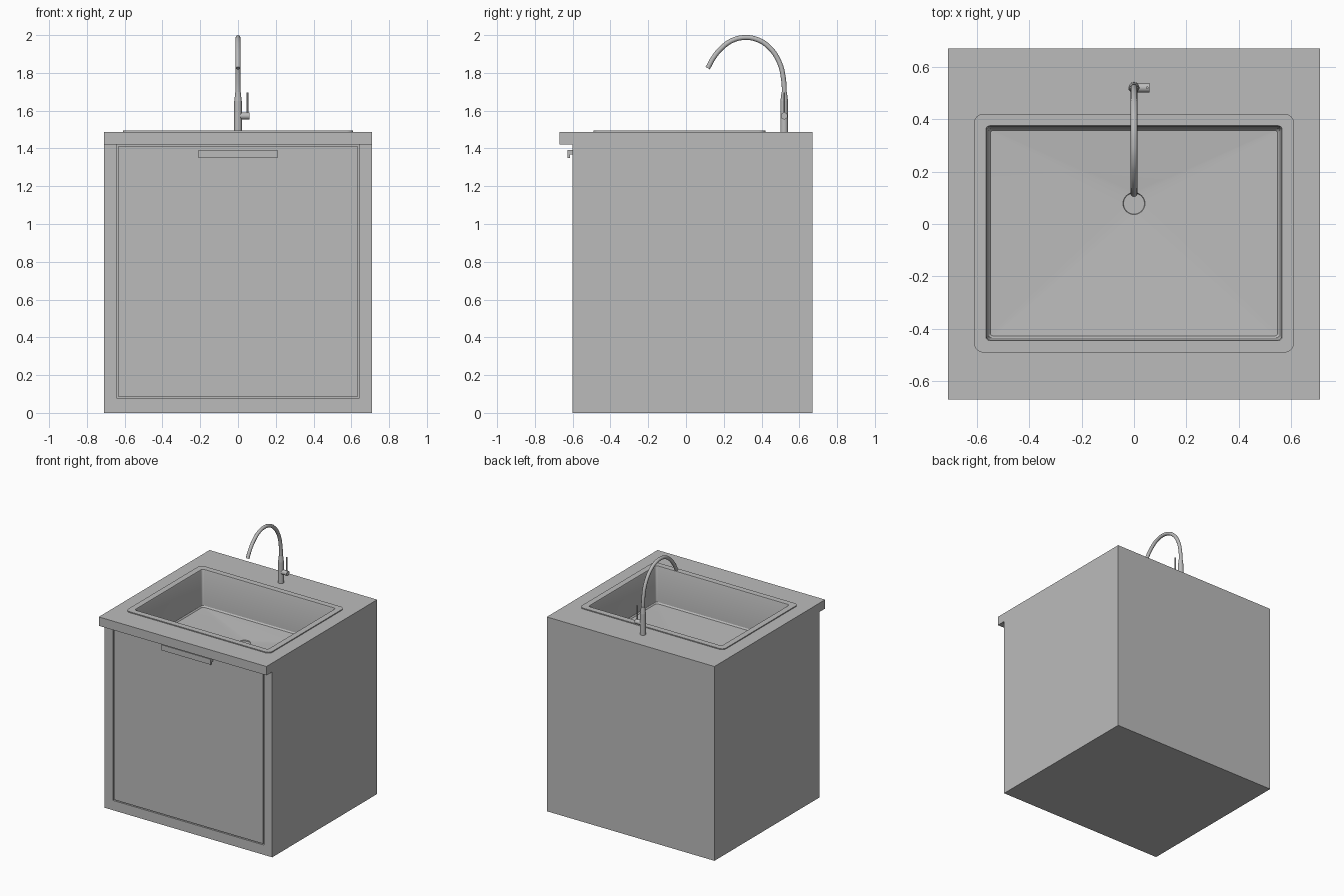
import bpy, bmesh, math
from mathutils import Matrix

if "Cube" in bpy.data.objects:
    bpy.data.objects.remove(bpy.data.objects["Cube"])

grey = bpy.data.materials.new("plain grey")
grey.diffuse_color = (0.5, 0.5, 0.5, 1)
grey.use_nodes = True
grey.node_tree.nodes["Principled BSDF"].inputs["Base Color"].default_value = grey.diffuse_color


def finish(name, bm, smooth=False):
    bmesh.ops.remove_doubles(bm, verts=bm.verts, dist=1e-5)
    bmesh.ops.recalc_face_normals(bm, faces=bm.faces)
    me = bpy.data.meshes.new(name)
    bm.to_mesh(me)
    bm.free()
    ob = bpy.data.objects.new(name, me)
    bpy.context.collection.objects.link(ob)
    me.materials.append(grey)
    if smooth:
        for p in me.polygons:
            p.use_smooth = True
        me.set_sharp_from_angle(angle=math.radians(30))
    return ob


def box(name, x0, x1, y0, y1, z0, z1):
    bm = bmesh.new()
    bmesh.ops.create_cube(bm, size=1)
    for v in bm.verts:
        v.co = ((x0, x1)[v.co.x > 0], (y0, y1)[v.co.y > 0], (z0, z1)[v.co.z > 0])
    return finish(name, bm)


def rounded(bm, hx, hy, r, cy, z, n=8):
    """Loop of verts round a rounded rectangle (a circle when hx = hy = r)."""
    out = []
    for sx, sy, a0 in ((1, 1, 0), (-1, 1, 90), (-1, -1, 180), (1, -1, 270)):
        for i in range(n + 1):
            a = math.radians(a0 + 90 * i / n)
            out.append(bm.verts.new((sx * (hx - r) + r * math.cos(a),
                                     cy + sy * (hy - r) + r * math.sin(a), z)))
    return out


def loft(name, rings, closed=False, smooth=False):
    bm = bmesh.new()
    loops = [rounded(bm, *r) for r in rings]
    pairs = list(zip(loops, loops[1:]))
    if closed:
        pairs.append((loops[-1], loops[0]))
    for a, b in pairs:
        for i in range(len(a)):
            j = (i + 1) % len(a)
            bm.faces.new((a[i], a[j], b[j], b[i]))
    if not closed:
        bm.faces.new(loops[-1])
    return finish(name, bm, smooth)


def rod(name, r1, r2, length, matrix, seg=24):
    bm = bmesh.new()
    bmesh.ops.create_cone(bm, cap_ends=True, segments=seg, radius1=r1, radius2=r2,
                          depth=length, matrix=matrix)
    return finish(name, bm, True)


# hollow cabinet carcass
box("cabinet_left", -0.71, -0.64, -0.6, 0.67, 0, 1.42)
box("cabinet_right", 0.64, 0.71, -0.6, 0.67, 0, 1.42)
box("cabinet_back", -0.64, 0.64, 0.63, 0.67, 0, 1.42)
box("cabinet_bottom", -0.64, 0.64, -0.6, 0.63, 0, 0.075)

# door with a thin gap and backing behind it
box("door", -0.632, 0.632, -0.6, -0.575, 0.083, 1.412)
box("door_backing", -0.64, 0.64, -0.575, -0.56, 0.075, 1.42)

# L-shaped pull
box("handle_top", -0.208, 0.208, -0.615, -0.6, 1.368, 1.392)
box("handle_lip", -0.208, 0.208, -0.627, -0.615, 1.35, 1.392)

# countertop with sink opening
loft("countertop", [(0.71, 0.67, 0, 0, 1.42), (0.71, 0.67, 0, 0, 1.488),
                    (0.595, 0.44, 0.03, -0.035, 1.488),
                    (0.595, 0.44, 0.03, -0.035, 1.42)], closed=True)

# sink: rim, walls and floor falling to the drain
loft("sink", [(0.61, 0.455, 0.035, -0.035, 1.487),
              (0.61, 0.455, 0.035, -0.035, 1.495),
              (0.565, 0.41, 0.015, -0.035, 1.495),
              (0.562, 0.407, 0.015, -0.035, 1.487),
              (0.555, 0.399, 0.012, -0.035, 1.225),
              (0.548, 0.392, 0.012, -0.035, 1.215),
              (0.042, 0.042, 0.042, 0.078, 1.195),
              (0.040, 0.040, 0.040, 0.078, 1.188)], smooth=True)

# tap body and lever
FY = 0.52
rod("tap_base", 0.021, 0.020, 0.162, Matrix.Translation((0, FY, 1.569)))
rod("tap_collar", 0.020, 0.014, 0.05, Matrix.Translation((0, FY, 1.675)))
rod("lever_hub", 0.018, 0.018, 0.06,
    Matrix.Translation((0.03, FY, 1.572)) @ Matrix.Rotation(math.pi / 2, 4, 'Y'))
rod("lever", 0.005, 0.005, 0.12, Matrix.Translation((0.05, FY, 1.635)), 12)

# curved spout
path = [(0.52, 1.66), (0.517, 1.76), (0.49, 1.865), (0.43, 1.945), (0.37, 1.979),
        (0.31, 1.987), (0.25, 1.974), (0.19, 1.933), (0.147, 1.882), (0.115, 1.825)]
cu = bpy.data.curves.new("spout", 'CURVE')
cu.dimensions = '3D'
cu.bevel_depth = 0.013
cu.bevel_resolution = 4
cu.use_fill_caps = True
sp = cu.splines.new('BEZIER')
sp.resolution_u = 6
sp.bezier_points.add(len(path) - 1)
for p, (y, z) in zip(sp.bezier_points, path):
    p.co = (0, y, z)
    p.handle_left_type = p.handle_right_type = 'AUTO'
sp.use_smooth = True
cu.materials.append(grey)
bpy.context.collection.objects.link(bpy.data.objects.new("spout", cu))
